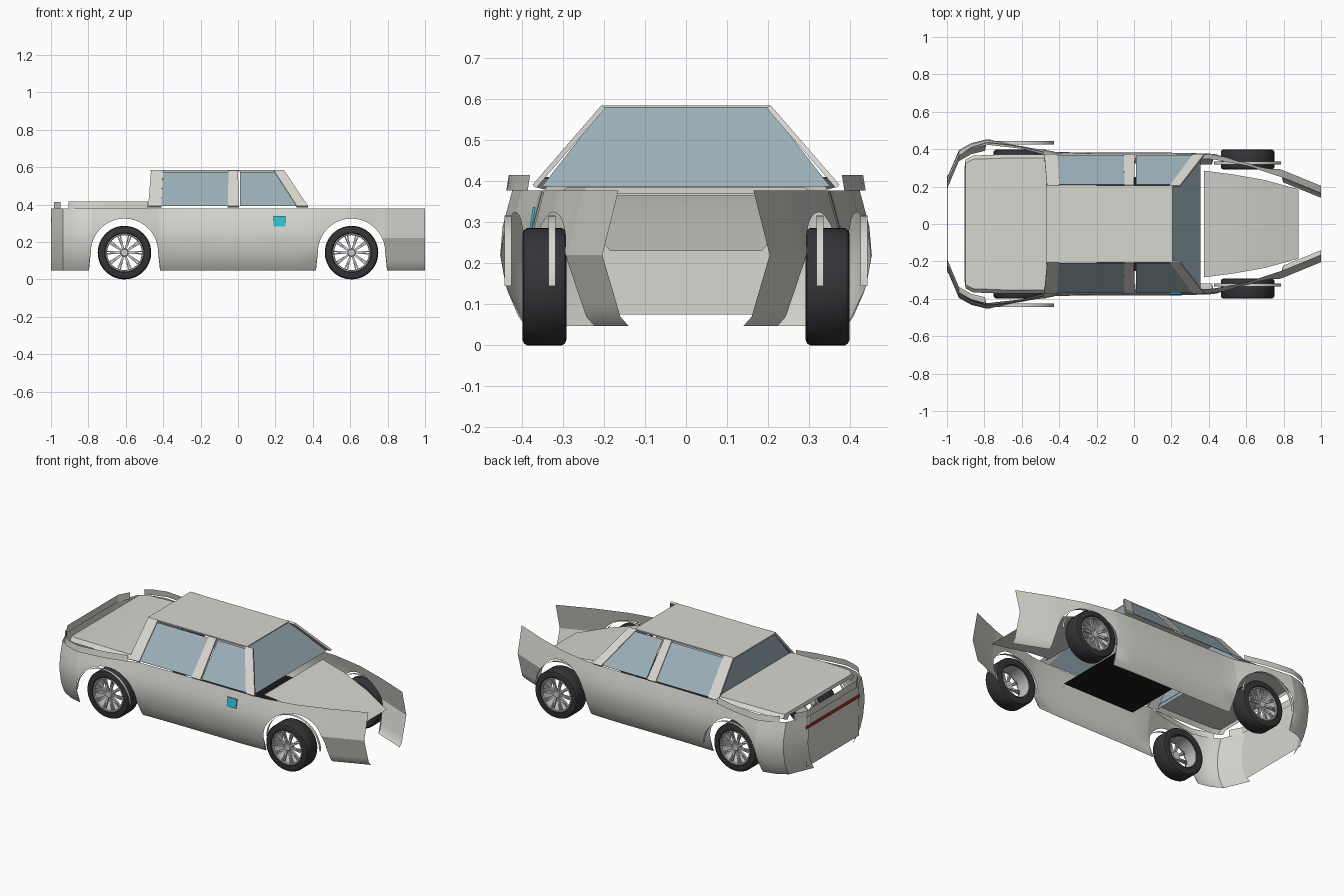
import bpy, math
from mathutils import Matrix, Vector

if "Cube" in bpy.data.objects:
    bpy.data.objects.remove(bpy.data.objects["Cube"])


def mat(name, col):
    m = bpy.data.materials.new(name)
    m.diffuse_color = (*col, 1)
    m.use_nodes = True
    m.node_tree.nodes["Principled BSDF"].inputs["Base Color"].default_value = m.diffuse_color
    return m


RUBBER = mat("rubber", (0.035, 0.035, 0.04))
GLASS = mat("glass", (0.33, 0.43, 0.48))
TEAL = mat("teal", (0.03, 0.52, 0.62))
RED = mat("red", (0.4, 0.03, 0.03))
BLACK = mat("black", (0.01, 0.01, 0.01))
PAINT = mat("warm_paint", (0.68, 0.67, 0.63))


def make(name, verts, faces, material=None, smooth=None):
    me = bpy.data.meshes.new(name)
    me.from_pydata([tuple(v) for v in verts], [], faces)
    me.update()
    ob = bpy.data.objects.new(name, me)
    bpy.context.collection.objects.link(ob)
    if material:
        me.materials.append(material)
    if smooth:
        bpy.ops.object.select_all(action='DESELECT')
        bpy.context.view_layer.objects.active = ob
        ob.select_set(True)
        bpy.ops.object.shade_smooth_by_angle(angle=math.radians(smooth))
    return ob


def grid(name, rows, material=PAINT, smooth=None, closed=False):
    """Skin equal-length rows of points into a quad sheet."""
    n, m = len(rows), len(rows[0])
    faces = [(i * m + j, ((i + 1) % n) * m + j, ((i + 1) % n) * m + j + 1, i * m + j + 1)
             for i in range(n if closed else n - 1) for j in range(m - 1)]
    return make(name, [p for r in rows for p in r], faces, material, smooth)


def mirror(ob):
    mod = ob.modifiers.new("mirror", 'MIRROR')
    mod.use_axis = (False, True, False)
    mod.use_mirror_merge = False
    return ob


def thick(ob, t):
    mod = ob.modifiers.new("thickness", 'SOLIDIFY')
    mod.thickness = t
    mod.offset = 0
    return ob


def lerp(table, x):
    for (a, fa), (b, fb) in zip(table, table[1:]):
        if x <= b:
            return fa + (fb - fa) * max(0, x - a) / (b - a)
    return table[-1][1]


# body side sheet with wheel arches, wrapped in at both ends
PLAN = [(-1, .245), (-.936, .395), (-.87, .432), (-.785, .453), (-.6, .432), (-.42, .385),
        (-.2, .381), (.2, .381), (.4, .378), (.61, .345), (.79, .29), (1, .204)]
TUCK = [(.045, .06), (.07, .042), (.13, .016), (.22, 0), (.29, .006), (.38, .03)]
NOSE_TUCK = [(.045, .066), (.07, .044), (.22, 0), (.38, .04)]
AXLE, ARCH, TOP = .607, .18, .378


def tuck(x, z):
    t = min(1, max(0, (x - .45) / .3))
    return (1 - t) * lerp(TUCK, z) + t * lerp(NOSE_TUCK, z)


cols = [(x, .047) for x in (-1, -.968, -.936, -.9, -.87, -.83, -.3, -.2, 0, .2, .3, .84, .92, 1)]
for c in (-AXLE, AXLE):
    cols += [(c - .19, .047), (c + .19, .047)]
    for i in range(21):
        a = math.pi * i / 20
        cols.append((c - ARCH * math.cos(a), .145 + ARCH * math.sin(a)))
cols.sort()
rows = []
for x, zb in cols:
    zs = [max(zb, z) for z in (.047, .07, .1, .13, .175, .22, .255, .29, .335)] + [TOP]
    rows.append([(x, lerp(PLAN, x) - tuck(x, z), z) for z in zs])
mirror(grid("body_side", rows, smooth=25))

# raised strip along the top of each rear fender
strip = [(-.905, .388), (-.87, .412), (-.785, .438), (-.7, .43), (-.6, .415), (-.48, .386)]
mirror(grid("rear_fender_strip", [[(x, y, .378), (x, y - .006, .415)] for x, y in strip], smooth=40))

# arch lips
for nm, c, y in (("front_arch_lip", AXLE, .318), ("rear_arch_lip", -AXLE, .426)):
    ring = []
    for i in range(25):
        a = math.pi * i / 24
        px, pz = c + ARCH * math.cos(a), .145 + (ARCH - .008) * math.sin(a)
        ring.append([(px, y, pz), (px, y + .017, pz)])
    mirror(grid(nm, ring, smooth=30))

# hood sloping down to the nose
hood = [(.375, .285, .365), (.53, .265, .338), (.7, .235, .29), (.88, .185, .23)]
grid("hood", [[(x, y * s, z) for s in (-1, 0, 1)] for x, y, z in hood], smooth=30)

# trunk lid with dropped edges and rounded rear corners
lid = [(-.905, .31, .385), (-.9, .345, .402), (-.86, .366, .408), (-.7, .372, .41), (-.465, .372, .408)]
grid("trunk_lid", [[(x, -y, z - .022), (x, -y + .02, z), (x, 0, z), (x, y - .02, z), (x, y, z - .022)]
                   for x, y, z in lid], smooth=30)

# rear panel, its raised lip with swept ends, and the light strip
grid("rear_panel", [[(-.995, y, z) for z in (.075, .38)] for y in (-.255, .255)])
lip = [(-.95, -.31), (-.985, -.245), (-.985, .245), (-.95, .31)]
grid("rear_panel_lip", [[(x, y, .37), (x, y, .413)] for x, y in lip])
thick(grid("tail_light", [[(-.998, y, z) for z in (.31, .328)] for y in (-.26, .26)], RED), .004)

# roof
thick(grid("roof", [[(x, y, .581) for y in (-.205, 0, .205)] for x in (-.468, .205)]), .008)


def side(x, z):
    """Point on the inclined cabin side."""
    return Vector((x, .372 + (.203 - .372) * (z - .385) / .195, z))


def cabin_quad(name, xb, xt, z0, z1, material=PAINT, t=.01):
    ob = grid(name, [[side(xb[0], z0), side(xt[0], z1)], [side(xb[1], z0), side(xt[1], z1)]], material)
    return mirror(thick(ob, t))


# pillars and side glass
cabin_quad("rear_pillar", (-.48, -.41), (-.465, -.40), .388, .582, t=.012)
cabin_quad("middle_pillar", (-.055, .005), (-.05, 0), .388, .578, t=.012)
cabin_quad("front_pillar", (.315, .375), (.19, .245), .388, .582, t=.012)
cabin_quad("rear_side_window", (-.41, -.05), (-.40, -.045), .392, .572, GLASS, .003)
cabin_quad("front_side_window", (.01, .312), (.01, .235), .392, .572, GLASS, .003)

# windshield and back glass
grid("windshield", [[(.355, s * .352, .387), (.205, s * .2, .58)] for s in (-1, 1)], GLASS)
grid("back_window", [[(-.468, s * .352, .387), (-.46, s * .2, .578)] for s in (-1, 1)], GLASS)

# floor and small coloured flap
grid("floor", [[(x, y, .22) for y in (-.25, .25)] for x in (-.2, .3)], BLACK)
thick(grid("fuel_flap", [[(x, -.379, .283), (x, -.37, .337)] for x in (.19, .253)], TEAL), .006)


# wheels
def lathe(name, prof, place, n=40, material=None):
    ring = [[place @ Vector((r * math.cos(a), y, r * math.sin(a))) for r, y in prof]
            for a in (2 * math.pi * i / n for i in range(n))]
    return grid(name, ring, material, 35, closed=True)


TYRE = [(.1, .046), (.106, .053), (.128, .054), (.138, .05), (.143, .042),
        (.143, -.042), (.138, -.05), (.128, -.054), (.1, -.05)]
RIM = [(.093, .04), (.096, .049), (.102, .049), (.1, .03), (.094, -.048)]
HUB = [(.001, .043), (.018, .043), (.024, .036), (.024, .01), (.001, .01)]
for px, end in ((AXLE, "front"), (-AXLE, "rear")):
    for s, lr in ((1, "left"), (-1, "right")):
        place = Matrix.Translation((px, s * .345, .143)) @ Matrix.Diagonal((1, s, 1, 1))
        tag = f"{end}_{lr}_"
        lathe(tag + "tyre", TYRE, place, 48, RUBBER)
        lathe(tag + "rim", RIM, place)
        lathe(tag + "hub", HUB, place, 20)
        # paired spokes
        verts, faces = [], []
        for k in range(20):
            a = math.pi * (k // 2) / 5 + (.07 if k % 2 else -.07)
            rot = Matrix.Rotation(a, 4, 'Y')
            b = len(verts)
            for r, y in ((.015, .04), (.097, .046)):
                for dz, dy in ((-.0035, 0), (.0035, 0), (.0035, -.012), (-.0035, -.012)):
                    verts.append(place @ rot @ Vector((r, y + dy, dz)))
            faces += [(b + j, b + (j + 1) % 4, b + 4 + (j + 1) % 4, b + 4 + j) for j in range(4)]
        make(tag + "spokes", verts, faces)
